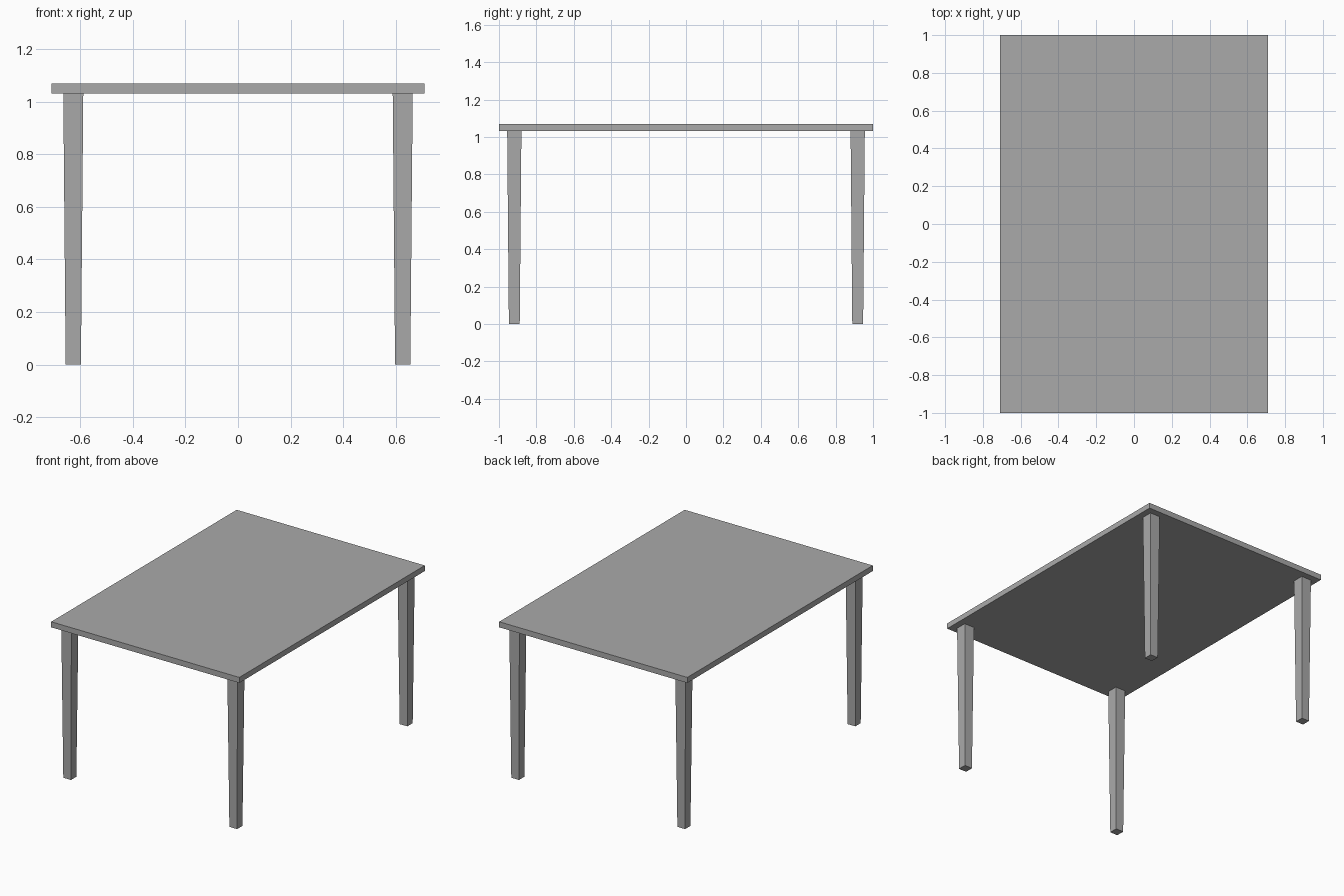
import bpy
import bmesh

# Remove the default object
cube = bpy.data.objects.get("Cube")
if cube:
    bpy.data.objects.remove(cube, do_unlink=True)

# Single grey finish
GREY = (0.4, 0.4, 0.4, 1.0)
grey = bpy.data.materials.new("plain_grey")
grey.use_nodes = True
grey.diffuse_color = GREY
grey.node_tree.nodes["Principled BSDF"].inputs["Base Color"].default_value = GREY

TOP_HALF_X, TOP_HALF_Y = 0.71, 1.0
TOP_Z, UNDERSIDE_Z = 1.07, 1.032
LEG_X, LEG_Y = 0.627, 0.918
LEG_HALF_TOP, LEG_HALF_FOOT = 0.038, 0.029


def tapered_box(name, x, y, z_low, z_high, low_half, high_half):
    """Box whose lower and upper ends have their own half sizes."""
    bm = bmesh.new()
    bmesh.ops.create_cube(bm, size=2)
    for v in bm.verts:
        upper = v.co.z > 0
        half = high_half if upper else low_half
        v.co.x *= half[0]
        v.co.y *= half[1]
        v.co.z = z_high if upper else z_low
    mesh = bpy.data.meshes.new(name)
    bm.to_mesh(mesh)
    bm.free()
    mesh.materials.append(grey)
    obj = bpy.data.objects.new(name, mesh)
    obj.location = (x, y, 0)
    bpy.context.collection.objects.link(obj)
    return obj


# Tabletop slab
slab = (TOP_HALF_X, TOP_HALF_Y)
tapered_box("tabletop", 0, 0, UNDERSIDE_Z, TOP_Z, slab, slab)

# Four legs narrowing toward the floor
for y_name, sy in (("front", -1), ("back", 1)):
    for x_name, sx in (("right", -1), ("left", 1)):
        tapered_box(f"{y_name}_{x_name}_leg", sx * LEG_X, sy * LEG_Y, 0, UNDERSIDE_Z,
                    (LEG_HALF_FOOT,) * 2, (LEG_HALF_TOP,) * 2)
